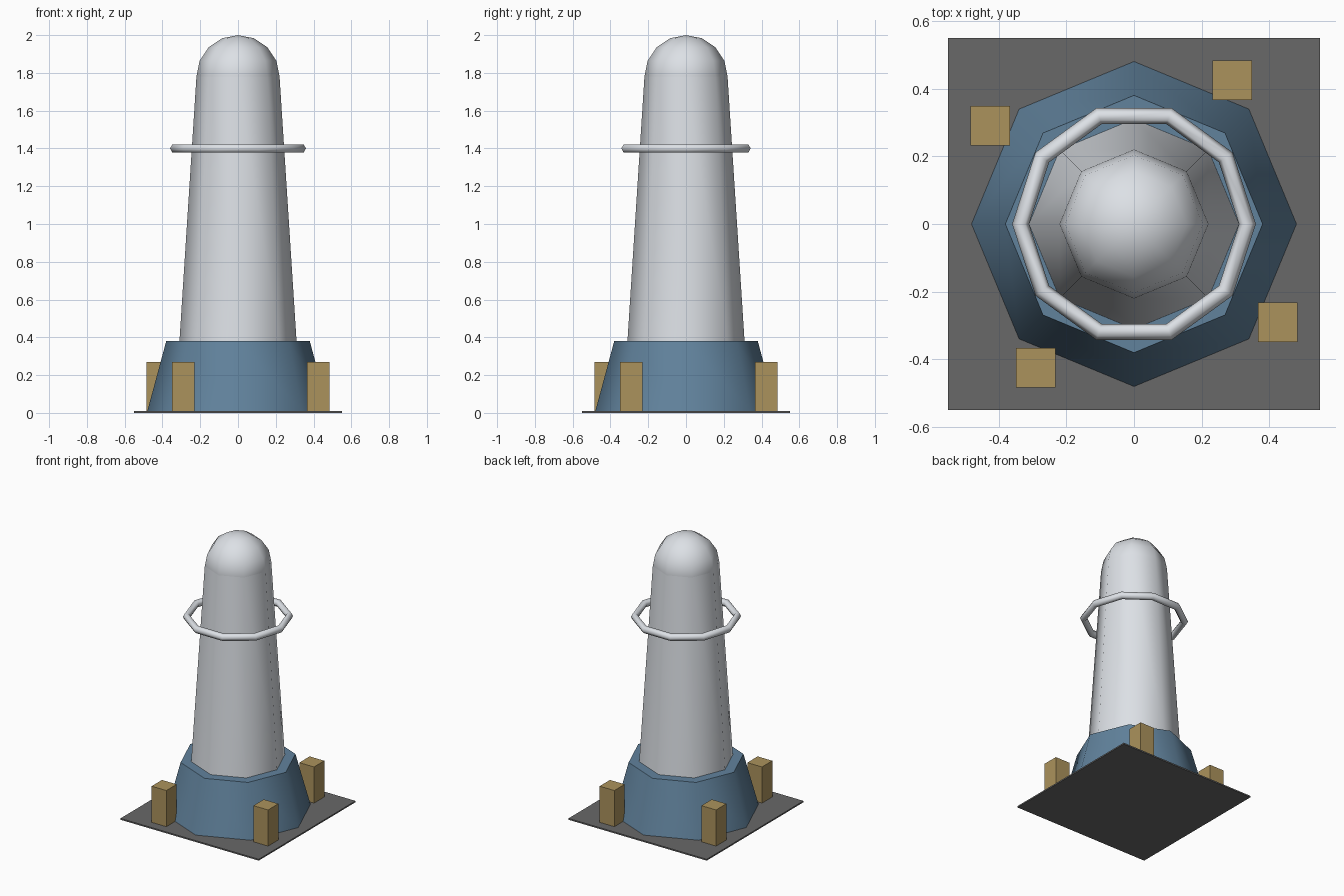
import bpy
import math

cube = bpy.data.objects.get("Cube")
if cube:
    bpy.data.objects.remove(cube, do_unlink=True)


def material(name, rgb):
    m = bpy.data.materials.new(name)
    m.use_nodes = True
    colour = (*rgb, 1.0)
    m.diffuse_color = colour
    m.node_tree.nodes["Principled BSDF"].inputs["Base Color"].default_value = colour
    return m


GREY = material("dark_grey", (0.138, 0.138, 0.138))
BLUE = material("slate_blue", (0.12, 0.225, 0.335))
WHITE = material("pale_grey", (0.72, 0.75, 0.79))
TAN = material("tan", (0.41, 0.29, 0.107))


def finish(name, mat, smooth_angle=None):
    """Name and colour the newest object, then smooth it if asked."""
    ob = bpy.context.object
    ob.name = ob.data.name = name
    ob.data.materials.append(mat)
    if smooth_angle:
        bpy.ops.object.shade_smooth_by_angle(angle=math.radians(smooth_angle))
    return ob


def box(name, mat, size, x, y, bottom):
    bpy.ops.mesh.primitive_cube_add(size=1, location=(x, y, bottom + size[2] / 2))
    ob = finish(name, mat)
    ob.scale = size
    bpy.ops.object.transform_apply(location=False, rotation=False, scale=True)


def tapered(name, mat, r_bottom, r_top, bottom, top):
    """Eight-sided taper with corners on the axes."""
    bpy.ops.mesh.primitive_cone_add(vertices=8, radius1=r_bottom, radius2=r_top,
                                    depth=top - bottom,
                                    location=(0, 0, (bottom + top) / 2))
    finish(name, mat, 60)


PLATE_TOP, BASE_TOP, SHAFT_TOP, DOME_R = 0.01, 0.38, 1.78, 0.22

# Ground plate, flared base and tall shaft
box("ground_plate", GREY, (1.1, 1.1, PLATE_TOP), 0, 0, 0)
tapered("base", BLUE, 0.48, 0.38, PLATE_TOP, BASE_TOP)
tapered("shaft", WHITE, 0.31, DOME_R, BASE_TOP, SHAFT_TOP)

# Rounded top
bpy.ops.mesh.primitive_uv_sphere_add(segments=8, ring_count=8, radius=DOME_R,
                                     location=(0, 0, SHAFT_TOP))
finish("dome", WHITE, 60)

# Ring around the shaft
bpy.ops.mesh.primitive_torus_add(major_segments=10, minor_segments=6,
                                 major_radius=0.335, minor_radius=0.025,
                                 location=(0, 0, 1.4))
finish("ring", WHITE, 80)

# Four posts in a pinwheel around the base
x, y = 0.425, -0.29
for i in range(4):
    box(f"post_{i + 1}", TAN, (0.117, 0.117, 0.26), x, y, PLATE_TOP)
    x, y = -y, x
